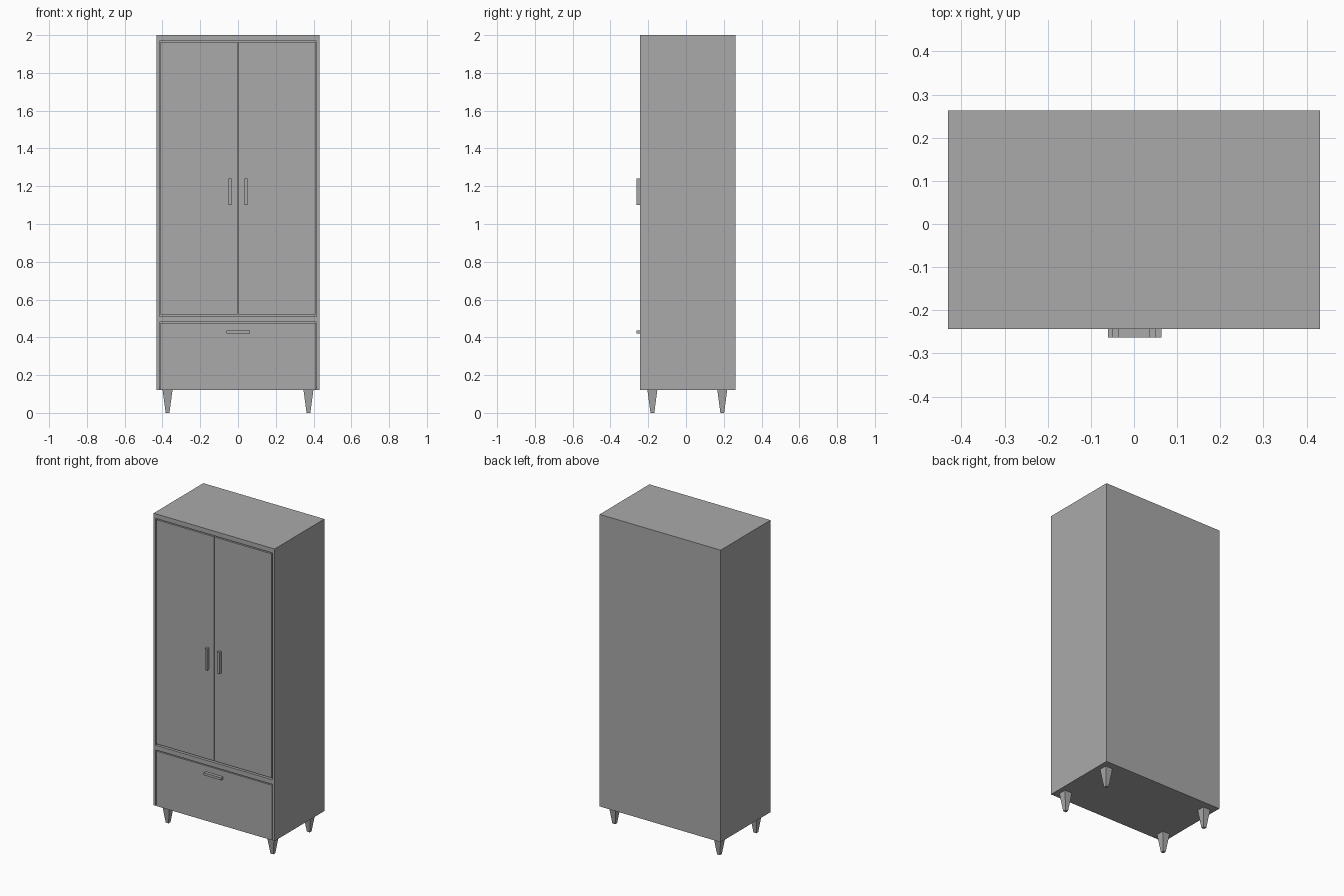
import bpy
import bmesh
from mathutils import Matrix, Vector

if "Cube" in bpy.data.objects:
    bpy.data.objects.remove(bpy.data.objects["Cube"], do_unlink=True)

grey = bpy.data.materials.new("plain_grey")
grey.use_nodes = True
colour = (0.4, 0.4, 0.4, 1)
grey.diffuse_color = colour
grey.node_tree.nodes["Principled BSDF"].inputs["Base Color"].default_value = colour


def finish(name, bm):
    mesh = bpy.data.meshes.new(name)
    bm.to_mesh(mesh)
    bm.free()
    mesh.materials.append(grey)
    obj = bpy.data.objects.new(name, mesh)
    bpy.context.collection.objects.link(obj)
    return obj


def box(name, x, y, z):
    """Box from (low, high) ranges along each axis."""
    low, high = (Vector(c) for c in zip(x, y, z))
    bm = bmesh.new()
    place = Matrix.Translation((low + high) / 2) @ Matrix.Diagonal((*(high - low), 1))
    bmesh.ops.create_cube(bm, size=1, matrix=place)
    return finish(name, bm)


W, FRONT, BACK = 0.431, -0.243, 0.263
BASE, TOP = 0.12, 2.0
INNER = 0.416          # inside face of the side panels
RAIL = (0.48, 0.51)    # divider between doors and drawer
GAP = 0.007

# Carcass panels
for side, s in (("left", 1), ("right", -1)):
    box(f"{side}_side_panel", sorted((s * INNER, s * W)), (FRONT, BACK), (BASE, TOP))
inside = (-INNER, INNER)
box("top_panel", inside, (FRONT, BACK), (1.97, TOP))
box("bottom_panel", inside, (FRONT + 0.02, BACK), (BASE, BASE + 0.015))
box("middle_rail", inside, (FRONT, BACK), RAIL)
box("back_panel", inside, (BACK - 0.015, BACK), (BASE, TOP))

# Doors with upright handles
for side, s in (("left", 1), ("right", -1)):
    box(f"{side}_door", sorted((s * 0.002, s * (INNER - GAP))),
        (FRONT, FRONT + 0.02), (RAIL[1] + GAP * 1.5, 1.97 - GAP))
    box(f"{side}_door_handle", sorted((s * 0.035, s * 0.051)),
        (FRONT - 0.02, FRONT), (1.10, 1.24))

# Drawer with a level handle
box("drawer_front", (-INNER + 0.004, INNER - 0.004), (FRONT, FRONT + 0.02),
    (BASE, RAIL[0] - 0.006))
box("drawer_handle", (-0.06, 0.064), (FRONT - 0.02, FRONT), (0.42, 0.436))

# Tapered square legs
for depth, y in (("front", -0.178), ("back", 0.192)):
    for side, x in (("left", 0.373), ("right", -0.373)):
        bm = bmesh.new()
        bmesh.ops.create_cube(bm, size=1)
        for v in bm.verts:
            half = 0.026 if v.co.z > 0 else 0.010
            v.co = (x + half * (1 if v.co.x > 0 else -1),
                    y + half * (1 if v.co.y > 0 else -1),
                    BASE if v.co.z > 0 else 0)
        finish(f"{depth}_{side}_leg", bm)
